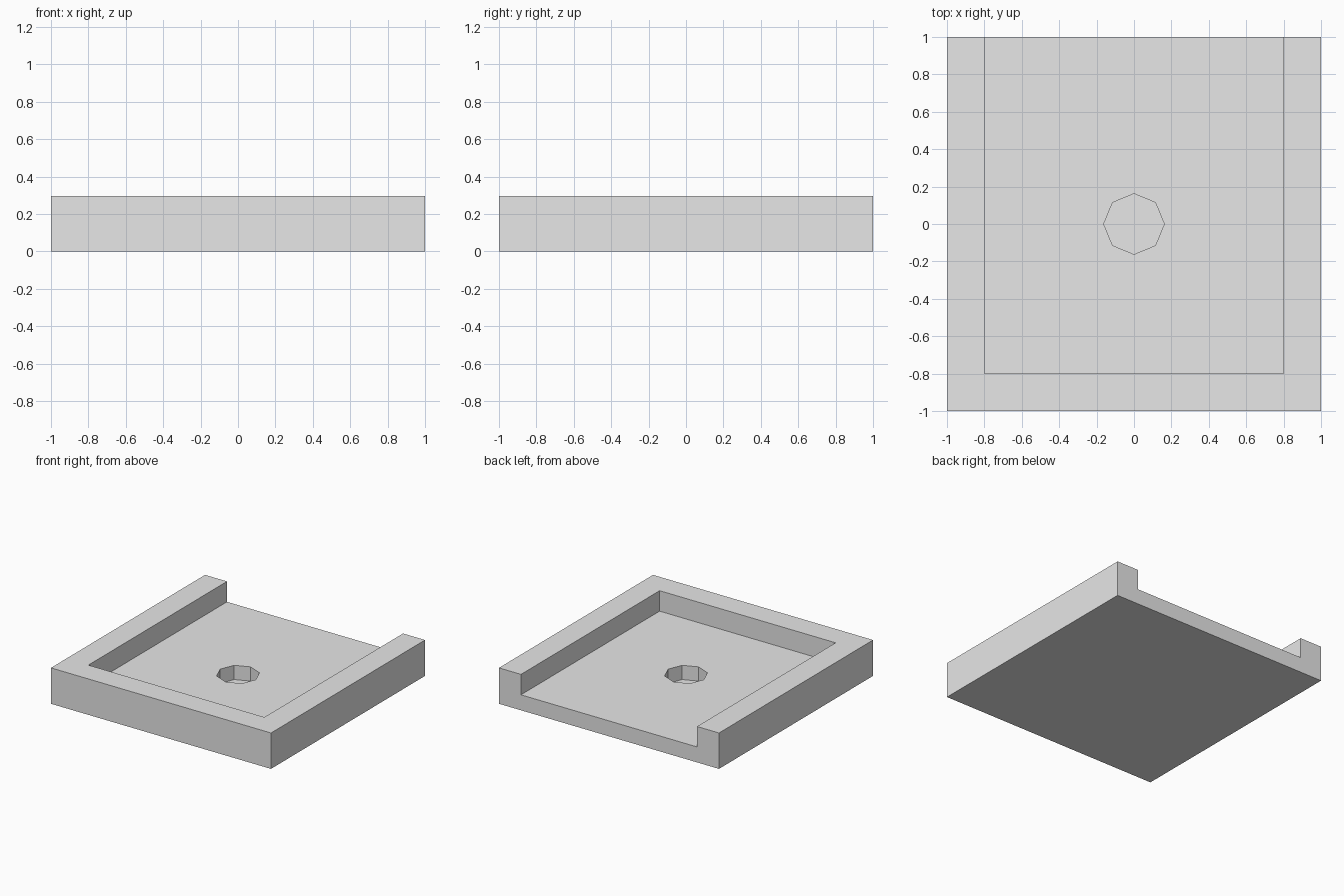
import bpy
import bmesh
from math import tau, cos, sin
from mathutils import Vector

default = bpy.data.objects.get("Cube")
if default:
    bpy.data.objects.remove(default, do_unlink=True)

HEIGHT = 0.295      # top of the rim
FLOOR = 0.127       # top of the recessed floor
INNER = 0.8         # inner face of the rim
HOLE_RADIUS = 0.162
HOLE_BOTTOM = 0.01

grey = bpy.data.materials.new("light_grey")
grey.use_nodes = True
grey.diffuse_color = (0.8, 0.8, 0.8, 1)
grey.node_tree.nodes["Principled BSDF"].inputs["Base Color"].default_value = (0.8, 0.8, 0.8, 1)


def prism(name, outline, bottom, top):
    """Extrude a flat outline straight up."""
    bm = bmesh.new()
    face = bm.faces.new([bm.verts.new((x, y, bottom)) for x, y in outline])
    raised = bmesh.ops.extrude_face_region(bm, geom=[face], use_keep_orig=True)
    verts = [v for v in raised["geom"] if isinstance(v, bmesh.types.BMVert)]
    bmesh.ops.translate(bm, verts=verts, vec=Vector((0, 0, top - bottom)))
    bmesh.ops.recalc_face_normals(bm, faces=bm.faces)
    mesh = bpy.data.meshes.new(name)
    bm.to_mesh(mesh)
    bm.free()
    mesh.materials.append(grey)
    obj = bpy.data.objects.new(name, mesh)
    bpy.context.collection.objects.link(obj)
    return obj


def cut(target, cutter):
    mod = target.modifiers.new(cutter.name, 'BOOLEAN')
    mod.operation = 'DIFFERENCE'
    mod.solver = 'EXACT'
    mod.object = cutter
    bpy.context.view_layer.objects.active = target
    bpy.ops.object.modifier_apply(modifier=mod.name)
    bpy.data.objects.remove(cutter, do_unlink=True)


# Square tray block
tray = prism("tray", [(-1, -1), (1, -1), (1, 1), (-1, 1)], 0, HEIGHT)

# Recess, open at the back
cut(tray, prism("recess", [(-INNER, -INNER), (INNER, -INNER), (INNER, 1.2), (-INNER, 1.2)],
                FLOOR, HEIGHT + 0.2))

# Eight-sided blind hole in the middle of the floor
octagon = [(HOLE_RADIUS * cos(i * tau / 8), HOLE_RADIUS * sin(i * tau / 8)) for i in range(8)]
cut(tray, prism("hole", octagon, HOLE_BOTTOM, HEIGHT))
